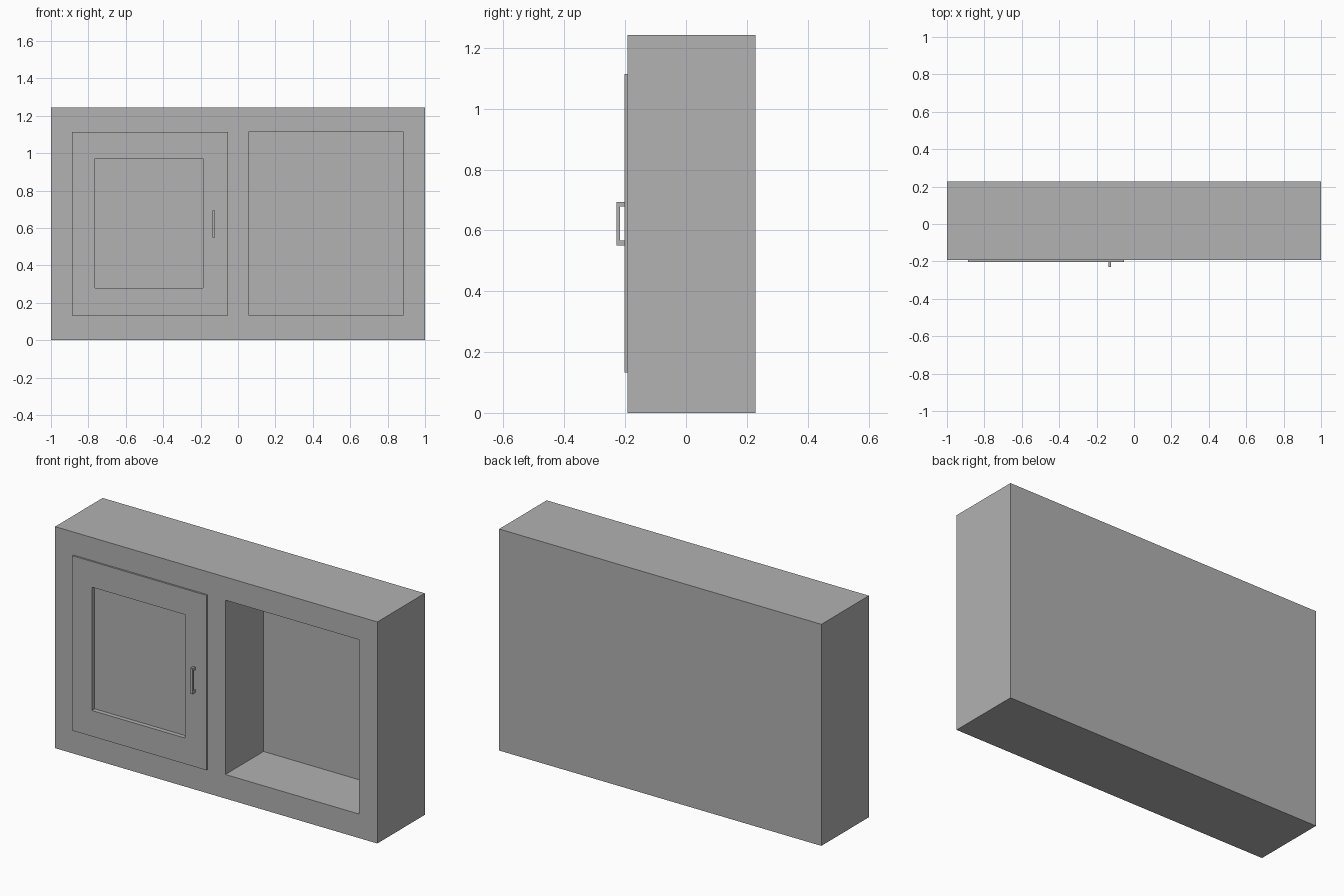
import bpy
import bmesh
from mathutils import Vector

cube = bpy.data.objects.get("Cube")
if cube:
    bpy.data.objects.remove(cube, do_unlink=True)

# One plain grey finish
grey = bpy.data.materials.new("plain_grey")
grey.use_nodes = True
grey.diffuse_color = (0.445, 0.445, 0.445, 1)
grey.node_tree.nodes["Principled BSDF"].inputs["Base Color"].default_value = grey.diffuse_color


def finish(bm, name):
    bmesh.ops.recalc_face_normals(bm, faces=bm.faces[:])
    mesh = bpy.data.meshes.new(name)
    bm.to_mesh(mesh)
    bm.free()
    mesh.materials.append(grey)
    obj = bpy.data.objects.new(name, mesh)
    bpy.context.collection.objects.link(obj)
    return obj


def extrude_solid(bm, faces, offset):
    """Turn a flat sheet of faces into a closed solid."""
    result = bmesh.ops.extrude_face_region(bm, geom=faces, use_keep_orig=True)
    moved = [g for g in result["geom"] if isinstance(g, bmesh.types.BMVert)]
    bmesh.ops.translate(bm, verts=moved, vec=offset)


def recessed_box(name, xs, zs, front, back, recess):
    """Box whose front is split at xs and zs, with every odd cell pushed in."""
    bm = bmesh.new()
    grid = [[bm.verts.new((x, front, z)) for z in zs] for x in xs]
    sheet, cells = [], []
    for i in range(len(xs) - 1):
        for j in range(len(zs) - 1):
            face = bm.faces.new((grid[i][j], grid[i + 1][j],
                                 grid[i + 1][j + 1], grid[i][j + 1]))
            sheet.append(face)
            if i % 2 and j % 2:
                cells.append(face)
    extrude_solid(bm, sheet, Vector((0, back - front, 0)))
    pushed = bmesh.ops.extrude_discrete_faces(bm, faces=cells)["faces"]
    bmesh.ops.translate(bm, verts=[v for f in pushed for v in f.verts],
                        vec=(0, recess, 0))
    return finish(bm, name)


# Cabinet body with two deep compartments
recessed_box("cabinet_body", (-1, -0.885, -0.057, 0.057, 0.885, 1),
             (0, 0.135, 1.113, 1.243), -0.193, 0.228, 0.338)

# Door on the right compartment, standing slightly proud, with a sunk panel
recessed_box("door", (-0.887, -0.765, -0.187, -0.053),
             (0.133, 0.278, 0.97, 1.114), -0.203, -0.163, 0.025)

# Bracket-shaped pull handle: side profile extruded across its width
profile = ((-0.2, 0.55), (-0.229, 0.55), (-0.229, 0.694), (-0.2, 0.694),
           (-0.2, 0.678), (-0.217, 0.678), (-0.217, 0.567), (-0.2, 0.567))
bm = bmesh.new()
side = bm.faces.new([bm.verts.new((-0.136, y, z)) for y, z in profile])
extrude_solid(bm, [side], Vector((0.013, 0, 0)))
finish(bm, "door_handle")
